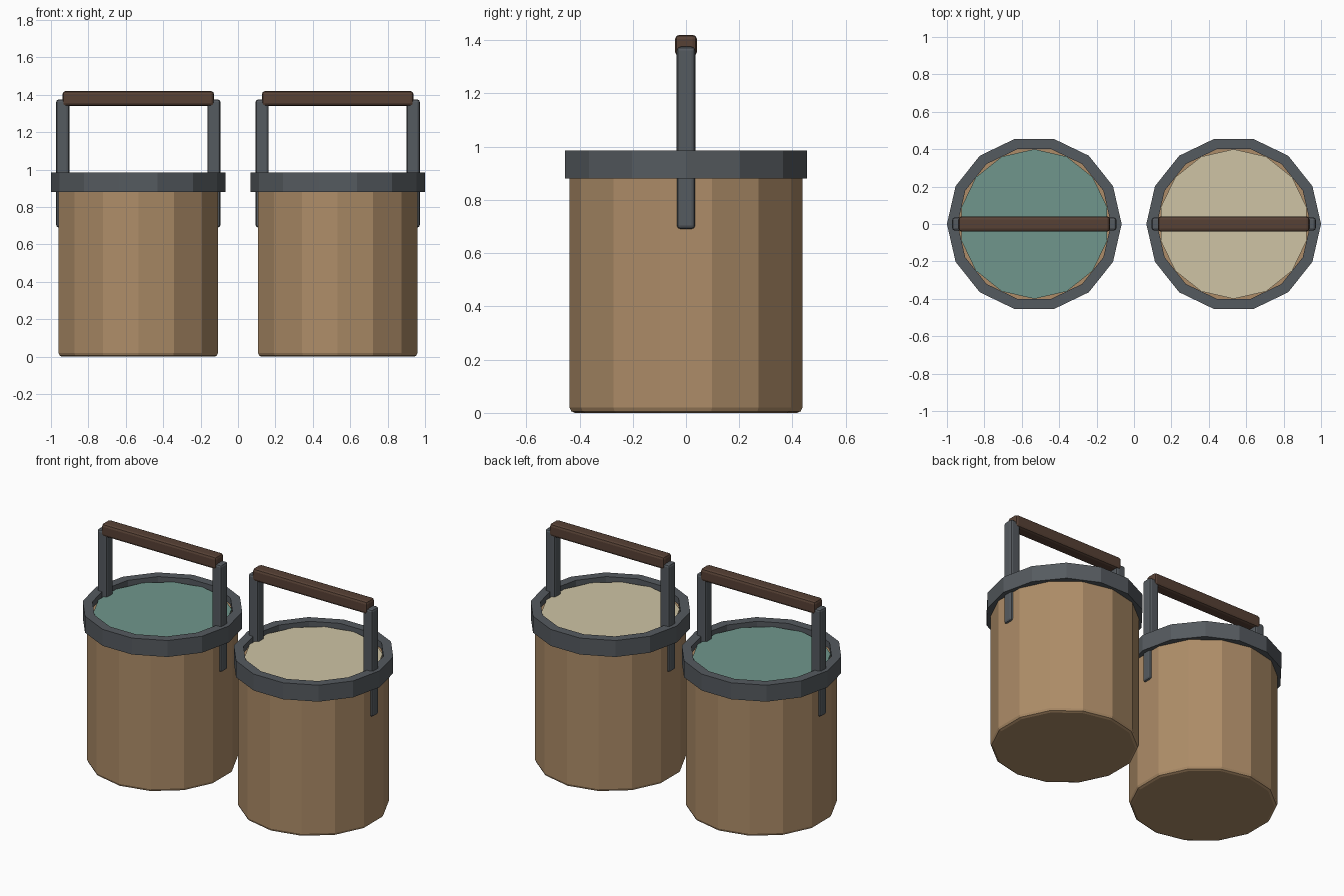
import bpy
import bmesh
from math import pi, cos, sin

if "Cube" in bpy.data.objects:
    bpy.data.objects.remove(bpy.data.objects["Cube"], do_unlink=True)

SIDES = 14


def material(name, rgb):
    m = bpy.data.materials.new(name)
    m.use_nodes = True
    colour = (*rgb, 1)
    m.diffuse_color = colour
    m.node_tree.nodes["Principled BSDF"].inputs["Base Color"].default_value = colour
    return m


wood = material("bucket wood", (0.42, 0.265, 0.138))
steel = material("dark steel", (0.091, 0.103, 0.115))
grip_wood = material("dark grip wood", (0.096, 0.053, 0.036))
teal = material("teal paint", (0.162, 0.305, 0.262))
cream = material("cream paint", (0.62, 0.55, 0.375))


def finish(bm, name, mat, x):
    bmesh.ops.recalc_face_normals(bm, faces=bm.faces)
    mesh = bpy.data.meshes.new(name)
    bm.to_mesh(mesh)
    bm.free()
    mesh.materials.append(mat)
    obj = bpy.data.objects.new(name, mesh)
    obj.location.x = x
    bpy.context.collection.objects.link(obj)
    return obj


def lathe(name, profile, turn, mat, x, closed=False):
    """Faceted solid turned from (radius, z) points; open profiles get caps."""
    bm = bmesh.new()
    loops = [[bm.verts.new((r * cos(turn + 2 * pi * i / SIDES),
                            r * sin(turn + 2 * pi * i / SIDES), z))
              for i in range(SIDES)] for r, z in profile]
    pairs = list(zip(loops, loops[1:]))
    if closed:
        pairs.append((loops[-1], loops[0]))
    else:
        bm.faces.new(loops[0])
        bm.faces.new(loops[-1])
    for a, b in pairs:
        for i in range(SIDES):
            j = (i + 1) % SIDES
            bm.faces.new((a[i], a[j], b[j], b[i]))
    return finish(bm, name, mat, x)


def block(name, size, centre, bevel, mat, x):
    """Box with rounded edges."""
    bm = bmesh.new()
    bmesh.ops.create_cube(bm, size=1)
    for v in bm.verts:
        v.co = [v.co[k] * size[k] + centre[k] for k in range(3)]
    bmesh.ops.bevel(bm, geom=bm.edges[:], offset=bevel, segments=2,
                    profile=0.5, affect='EDGES')
    return finish(bm, name, mat, x)


def bucket(side, x, paint):
    # Body with a softened bottom edge
    lathe(side + "_body", [(0.417, 0), (0.431, 0.006), (0.437, 0.02), (0.437, 0.945)],
          pi / 2, wood, x)
    # Paint surface
    lathe(side + "_paint", [(0.40, 0.93), (0.40, 0.957)], pi / 2, paint, x)
    # Steel rim
    lathe(side + "_rim", [(0.467, 0.88), (0.467, 0.985), (0.41, 0.985), (0.41, 0.88)],
          0, steel, x, closed=True)
    # Handle straps and grip
    for label, s in (("left", 1), ("right", -1)):
        block(f"{side}_bucket_{label}_strap", (0.07, 0.07, 0.685),
              (s * 0.404, 0, 1.033), 0.014, steel, x)
    block(side + "_grip", (0.81, 0.082, 0.08), (0, 0, 1.38), 0.016, grip_wood, x)


bucket("right", -0.533, teal)
bucket("left", 0.533, cream)
